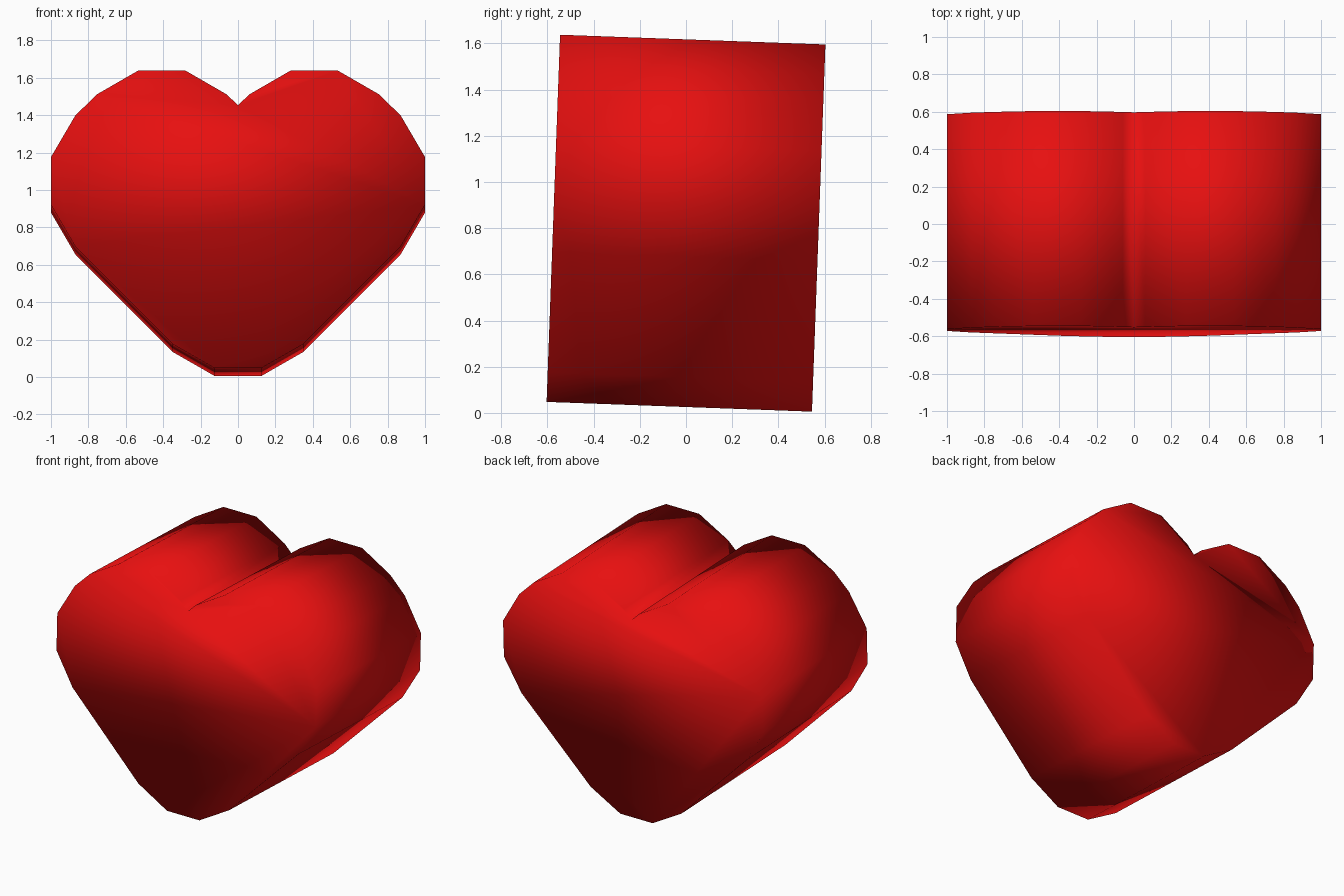
import bpy
import bmesh
from math import radians
from mathutils import Matrix

cube = bpy.data.objects.get("Cube")
if cube:
    bpy.data.objects.remove(cube, do_unlink=True)

DEPTH = 1.15
MID_Z = 0.82
TILT = radians(-2.1)

# Red material
red = bpy.data.materials.new("heart red")
red.use_nodes = True
colour = (0.8, 0.005, 0.005, 1)
red.diffuse_color = colour
red.node_tree.nodes["Principled BSDF"].inputs["Base Color"].default_value = colour

# Half outline of the heart, from the bottom tip up to the outer end of the cleft
half = [(0.125, 0.026), (0.35, 0.155), (0.87, 0.677), (1.0, 0.9), (1.0, 1.155),
        (0.87, 1.377), (0.755, 1.49), (0.535, 1.617), (0.28, 1.617), (0.06, 1.49)]
outline = half + [(0, 1.432)] + [(-x, z) for x, z in reversed(half)]

# Heart: one face extruded front to back, leaning slightly
bm = bmesh.new()
front = bm.faces.new([bm.verts.new((x, -DEPTH / 2, z - MID_Z)) for x, z in outline])
back = bmesh.ops.extrude_face_region(bm, geom=[front], use_keep_orig=True)
moved = [v for v in back["geom"] if isinstance(v, bmesh.types.BMVert)]
bmesh.ops.translate(bm, vec=(0, DEPTH, 0), verts=moved)
bmesh.ops.recalc_face_normals(bm, faces=bm.faces)
bmesh.ops.transform(bm, verts=bm.verts,
                    matrix=Matrix.Translation((0, 0, MID_Z)) @ Matrix.Rotation(TILT, 4, "X"))

# The caps and sides share smooth normals for a soft, rounded look
for face in bm.faces:
    face.smooth = True

mesh = bpy.data.meshes.new("heart")
bm.to_mesh(mesh)
bm.free()
mesh.materials.append(red)
heart = bpy.data.objects.new("heart", mesh)
bpy.context.collection.objects.link(heart)
